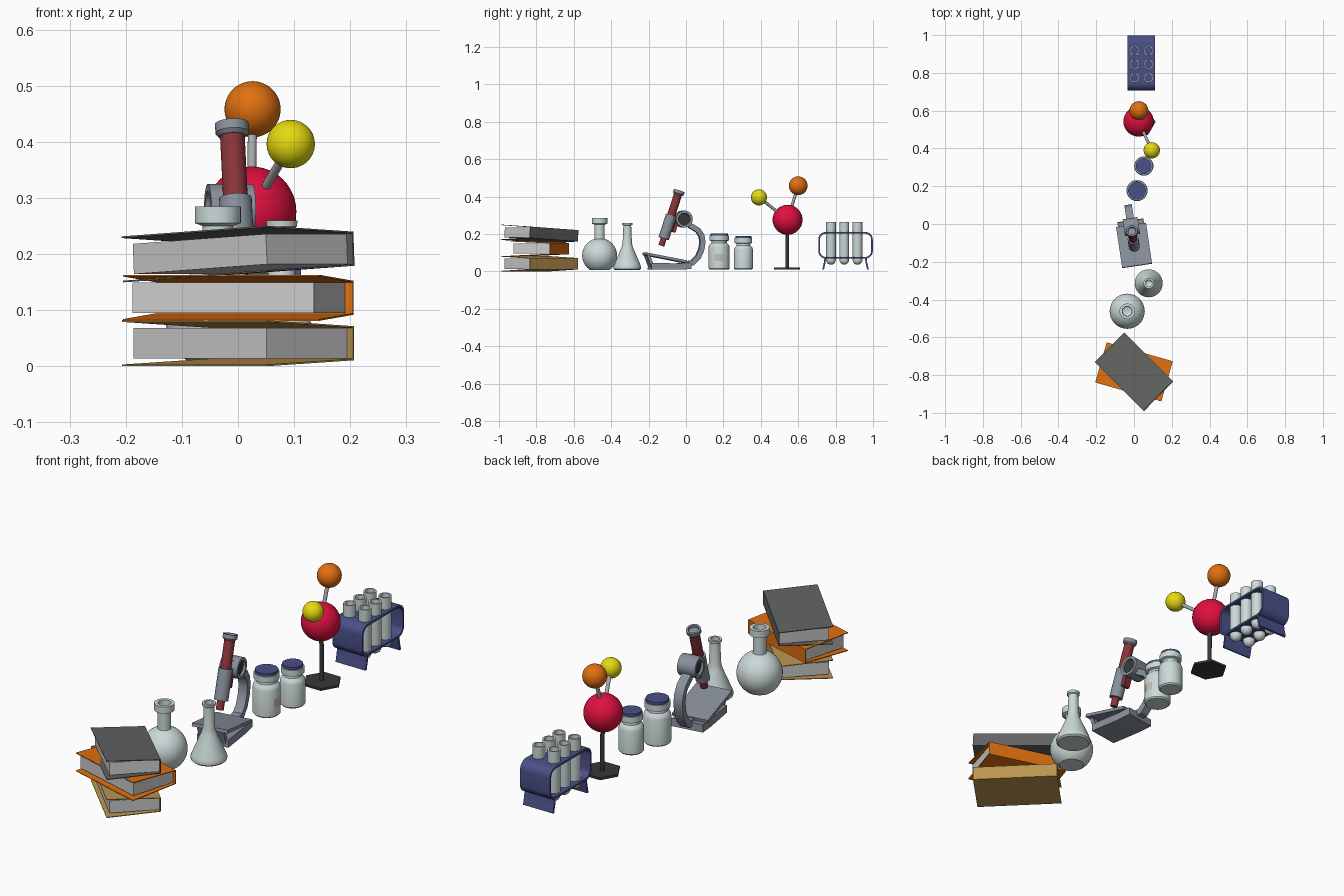
import bpy, bmesh, math
from math import sin, cos, pi, radians
from mathutils import Vector, Matrix

if "Cube" in bpy.data.objects:
    bpy.data.objects.remove(bpy.data.objects["Cube"])

COL = dict(glass=(.6, .7, .69), blue=(.07, .08, .25), orange=(.75, .16, .005), red=(.75, .005, .05),
           yellow=(.78, .7, .005), steel=(.25, .28, .33), maroon=(.25, .035, .04), slate=(.12, .125, .12),
           tan=(.5, .3, .08), paper=(.65, .65, .65), dark=(.04, .04, .045), rod=(.4, .4, .4), pink=(.6, .5, .48))
MAT = {}
for n, c in COL.items():
    MAT[n] = bpy.data.materials.new(n)
    MAT[n].diffuse_color = (*c, 1)


def finish(name, bm, mat, m=None, smooth=True):
    bmesh.ops.remove_doubles(bm, verts=bm.verts, dist=1e-5)
    bmesh.ops.recalc_face_normals(bm, faces=bm.faces)
    me = bpy.data.meshes.new(name)
    bm.to_mesh(me)
    bm.free()
    ob = bpy.data.objects.new(name, me)
    bpy.context.collection.objects.link(ob)
    me.materials.append(MAT[mat])
    if m:
        ob.matrix_world = m
    if smooth:
        bpy.ops.object.select_all(action='DESELECT')
        ob.select_set(True)
        bpy.context.view_layer.objects.active = ob
        bpy.ops.object.shade_smooth_by_angle(angle=radians(35))
    return ob


def lathe(name, profile, mat, loc=(0, 0, 0), axis=(0, 0, 1), m=None, seg=40):
    """Revolve (radius, height) points around an axis."""
    bm = bmesh.new()
    rings = [[bm.verts.new((r * cos(2 * pi * i / seg), r * sin(2 * pi * i / seg), z)) for i in range(seg)]
             if r > 0 else [bm.verts.new((0, 0, z))] for r, z in profile]
    for a, b in zip(rings, rings[1:]):
        for i in range(seg):
            j = (i + 1) % seg
            f = [a[i % len(a)], a[j % len(a)], b[j % len(b)], b[i % len(b)]]
            f = list(dict.fromkeys(f))
            if len(f) > 2:
                bm.faces.new(f)
    bm.transform(Matrix.Translation(loc) @ Vector(axis).to_track_quat('Z', 'Y').to_matrix().to_4x4())
    return finish(name, bm, mat, m)


def arc(r, cz, a0, a1, n=12, cr=0):
    """Profile points on a circle, angles in degrees from the equator."""
    pts = [radians(a0 + (a1 - a0) * i / n) for i in range(n + 1)]
    return [(max(cr + r * cos(a), 0) if abs(cr + r * cos(a)) > 1e-6 else 0, cz + r * sin(a)) for a in pts]


def rod(name, p, q, r, mat, m=None, seg=20):
    d = Vector(q) - Vector(p)
    return lathe(name, [(0, 0), (r, 0), (r, d.length), (0, d.length)], mat, p, d, m, seg)


def ribbon(name, pts, t, x0, x1, mat, m=None, closed=False, smooth=False):
    """Thick strip following a (y, z) path, extruded along x."""
    bm = bmesh.new()
    P = [Vector(p) for p in pts]
    n = len(P)
    rows = []
    for i, p in enumerate(P):
        ds = []
        if i > 0 or closed:
            ds.append((p - P[i - 1]).normalized())
        if i < n - 1 or closed:
            ds.append((P[(i + 1) % n] - p).normalized())
        d = sum(ds, Vector((0, 0))).normalized()
        o = Vector((-d.y, d.x)) * (t / 2 / max(d.dot(ds[0]), .3))
        a, b = p + o, p - o
        rows.append([bm.verts.new(v) for v in ((x0, *a), (x1, *a), (x1, *b), (x0, *b))])
    for i in range(n if closed else n - 1):
        a, b = rows[i], rows[(i + 1) % n]
        for k in range(4):
            bm.faces.new((a[k], a[(k + 1) % 4], b[(k + 1) % 4], b[k]))
    if not closed:
        bm.faces.new(rows[0])
        bm.faces.new(rows[-1])
    return finish(name, bm, mat, m, smooth)


def box(name, lo, hi, mat, m=None):
    y = (lo[1] + hi[1]) / 2
    return ribbon(name, [(y, lo[2]), (y, hi[2])], hi[1] - lo[1], lo[0], hi[0], mat, m)


# Books: covers splay open away from the spine, pages sit between
for name, z, ang, tilt, mat in (("bottom", .041, -45, 0, "tan"), ("middle", .122, -16, 0, "orange"),
                                ("top", .2, -45, -3, "slate")):
    m = (Matrix.Translation((0, -.783, z)) @ Matrix.Rotation(radians(ang), 4, 'Z')
         @ Matrix.Rotation(radians(tilt), 4, 'Y'))
    ribbon(name + "_book_cover", [(-.11, .0395), (.109, .029), (.109, -.029), (-.11, -.0395)],
           .003, -.182, .182, mat, m)
    box(name + "_book_pages", (-.168, -.096, -.027), (.168, .107, .027), "paper", m)

# Round flask
lathe("round_flask", [(0, .008)] + arc(.093, .085, -56, 73, 24) +
      [(.027, .2), (.027, .25), (.041, .255), (.041, .285), (.026, .285), (.024, .24), (.024, .2), (0, .19)],
      "glass", (-.036, -.462, 0))

# Conical flask
lathe("conical_flask", [(0, .008), (.066, .008), (.073, .014), (.074, .024), (.07, .036), (.031, .128), (.025, .15),
                        (.021, .245), (.027, .249), (.028, .26), (.018, .26), (.017, .15), (0, .14)],
      "glass", (.078, -.314, 0))

# Microscope
M = Matrix.Translation((0, -.11, 0)) @ Matrix.Rotation(radians(8.5), 4, 'Z')
ribbon("microscope_base", [(-.085, .028), (.06, .026), (.13, .03)], .034, -.07, .07, "steel", M)
ribbon("microscope_stage", [(-.112, .094), (.105, .052)], .014, -.08, .08, "steel", M)
ribbon("microscope_front_support", [(-.1, .088), (-.075, .02)], .016, -.06, .06, "steel", M)
arm = [(.1, .04), (.145, .045), (.175, .075), (.193, .115), (.2, .155), (.195, .19), (.175, .22), (.145, .238),
       (.11, .26)]
ribbon("microscope_arm", arm, .028, -.02, .02, "steel", M, smooth=True)
lathe("focus_wheel", [(0, -.028), (.03, -.028), (.032, -.04), (.045, -.04), (.045, .04), (.032, .04), (.03, .028),
                      (0, .028)], "steel", (0, .097, .28), (1, 0, 0), M)
for s in (-1, 1):
    rod("focus_wheel_inset", (s * .02, .097, .28), (s * .031, .097, .28), .03, "dark", M)
A, D = Vector((0, -.022, .138)), Vector((0, .312, .95))
for name, a, b, r, mat in (("objective", 0, .05, .016, "maroon"), ("lower_barrel", .04, .17, .029, "steel"),
                           ("upper_barrel", .17, .29, .022, "maroon")):
    rod(name, A + D * a, A + D * b, r, mat, M, 32)
lathe("eyepiece", [(0, 0), (.024, 0), (.03, .007), (.03, .024), (.022, .024), (.02, .014), (0, .014)],
      "steel", A + D * .286, D, M)
ribbon("focus_rail", [(.043, .21), (.078, .315)], .018, -.018, .018, "maroon", M)

# Jars with stoppers
for i, (x, y, r, h) in enumerate(((.016, .177, .056, .192), (.052, .307, .051, .178))):
    lathe(f"jar_{i + 1}", [(0, .01), (r - .006, .01), (r, .016), (r, h - .062), (r - .004, h - .05), (r - .014, h - .04),
                           (r - .015, h - .03), (r - .004, h - .026), (r - .004, h), (r - .01, h), (0, h)],
          "glass", (x, y, 0))
    rod(f"jar_{i + 1}_stopper", (x, y, h - .01), (x, y, h + .012), r - .009, "blue", seg=40)
# Curved label on the first jar
lab = [(.177 + .057 * sin(radians(a)), .016 + .057 * cos(radians(a))) for a in range(-25, 26, 10)]
bm = bmesh.new()
cols = [[bm.verts.new((x, y, z)) for z in (.055, .092)] for y, x in lab]
for a, b in zip(cols, cols[1:]):
    bm.faces.new((a[0], b[0], b[1], a[1]))
finish("jar_label", bm, "pink")

# Molecule model on a stand
core, top, side = Vector((.024, .543, .276)), Vector((.026, .6, .458)), Vector((.094, .39, .396))
rod("stand_base", (.034, .54, .01), (.034, .54, .02), .08, "dark", seg=6)
rod("stand_post", (.03, .542, .015), (.028, .542, .22), .009, "dark")
for name, c, r, mat in (("core_atom", core, .08, "red"), ("top_atom", top, .05, "orange"),
                        ("side_atom", side, .043, "yellow")):
    lathe(name, arc(r, 0, -90, 90, 24), mat, c, seg=48)
rod("top_bond", core, top, .008, "rod")
rod("side_bond", core, side, .008, "rod")

# Test tube rack: rounded band with two splayed feet
y0, y1, z0, z1, cr = .712, .994, .073, .206, .035
loop = []
for cy, cz, a0 in ((y1 - cr, z1 - cr, 0), (y0 + cr, z1 - cr, 90), (y0 + cr, z0 + cr, 180), (y1 - cr, z0 + cr, 270)):
    loop += [(cy + cr * cos(radians(a0 + 15 * k)), cz + cr * sin(radians(a0 + 15 * k))) for k in range(7)]
ribbon("rack_band", loop, .009, -.034, .112, "blue", closed=True, smooth=True)
for ya, yb in ((.745, .733), (.961, .973)):
    ribbon("rack_foot", [(ya, .073), ((ya * 2 + yb) / 3, .045), (yb, .01)], .009, -.034, .112, "blue")

# Test tubes
for x in (.003, .077):
    for y in (.775, .846, .917):
        lathe("test_tube", arc(.026, .062, -90, 0, 10) + [(.026, .263), (.019, .263), (.018, .1), (0, .09)],
              "glass", (x, y, 0), seg=28)

for m in bpy.data.materials:
    if m.users and not m.is_grease_pencil:
        m.use_nodes = True
        m.node_tree.nodes["Principled BSDF"].inputs["Base Color"].default_value = m.diffuse_color
